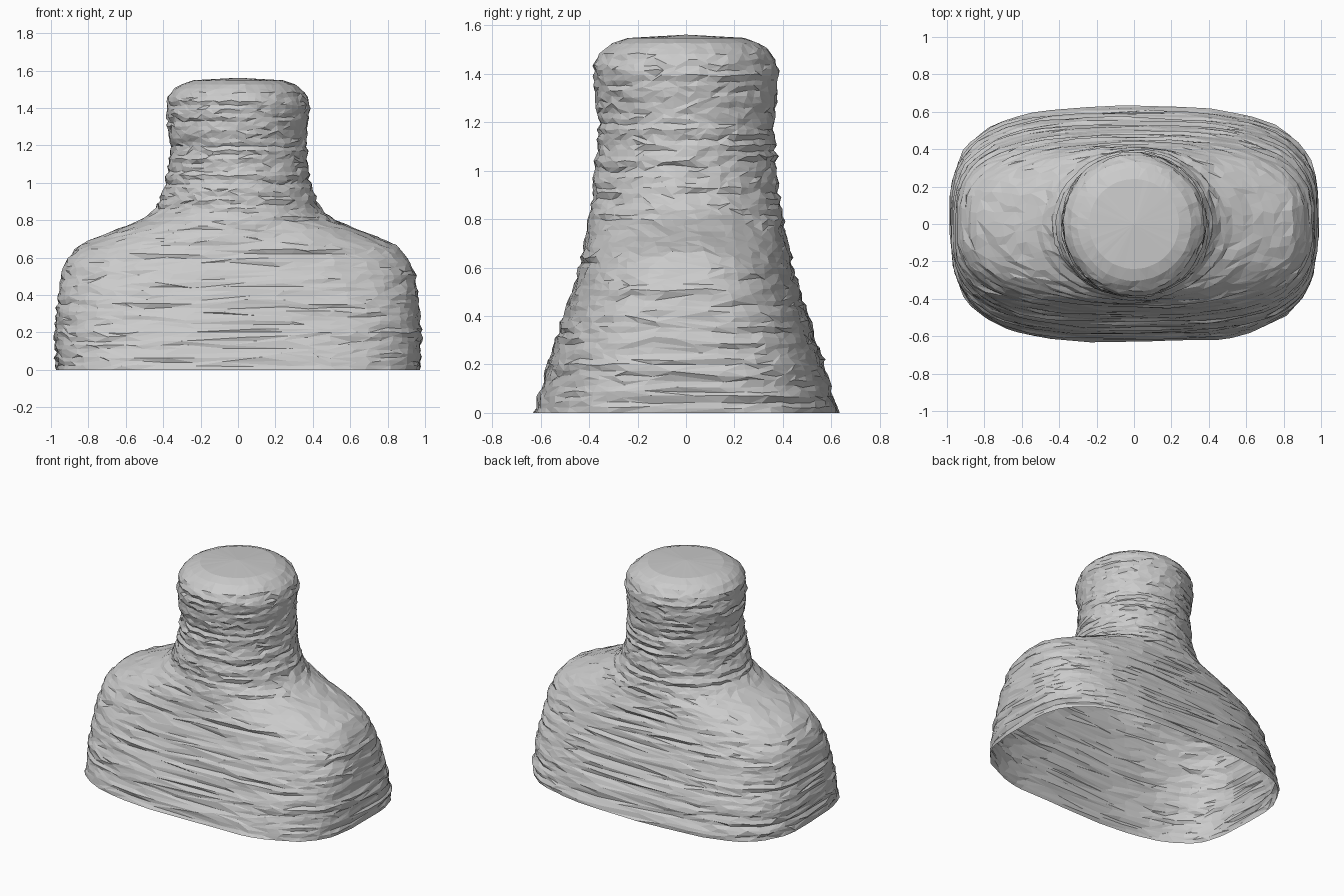
import bpy, bmesh, math, random
from mathutils import Vector, noise

random.seed(4)
if "Cube" in bpy.data.objects:
    bpy.data.objects.remove(bpy.data.objects["Cube"], do_unlink=True)

grey = bpy.data.materials.new("plain grey")
grey.use_nodes = True
colour = (0.6, 0.6, 0.6, 1)
grey.diffuse_color = colour
grey.node_tree.nodes["Principled BSDF"].inputs["Base Color"].default_value = colour

# Profile: height, half width, half depth, squareness
PROFILE = [
    (0, .975, .625, 3.3), (.2, .98, .57, 3.2), (.4, .965, .505, 3), (.52, .945, .465, 2.8),
    (.6, .91, .44, 2.6), (.66, .85, .427, 2.4), (.71, .75, .417, 2.2), (.76, .62, .41, 2.1),
    (.8, .52, .402, 2), (.86, .44, .392, 2), (1, .385, .375, 2), (1.2, .362, .362, 2),
    (1.4, .385, .385, 2), (1.47, .368, .368, 2), (1.52, .32, .32, 2), (1.548, .24, .24, 2),
]
SEGMENTS = 52
SPACING = 0.022


def section(z):
    """Interpolated half width, half depth and squareness at a height."""
    for low, high in zip(PROFILE, PROFILE[1:]):
        if z <= high[0]:
            t = (z - low[0]) / (high[0] - low[0])
            return [a + (b - a) * t for a, b in zip(low[1:], high[1:])]
    return PROFILE[-1][1:]


def signed_power(value, power):
    return math.copysign(abs(value) ** power, value)


def ring(bm, z):
    """One wrinkled, rounded cross-section."""
    width, depth, square = section(z)
    fade = min(1, (1.56 - z) / 0.1)
    verts = []
    for i in range(SEGMENTS):
        a = math.tau * (i + random.uniform(-.3, .3)) / SEGMENTS
        x = width * signed_power(math.cos(a), 2 / square)
        y = depth * signed_power(math.sin(a), 2 / square)
        # Long horizontal ridges plus fine roughness
        ridge = noise.noise(Vector((x * 2.2, y * 2.2, z * 38)))
        push = fade * (0.016 * ridge + random.uniform(-.005, .005))
        lift = random.uniform(-.006, .006) if z > 0 else 0
        out = Vector((x, y, 0)).normalized() * push
        verts.append(bm.verts.new((x + out.x, y + out.y, z + lift * fade)))
    return verts


# Shell: rings from the open base to the neck top
bm = bmesh.new()
top = PROFILE[-1][0]
steps = round(top / SPACING)
rings = [ring(bm, top * k / steps) for k in range(steps + 1)]
for lower, upper in zip(rings, rings[1:]):
    for i in range(SEGMENTS):
        j = (i + 1) % SEGMENTS
        a, b, c, d = lower[i], lower[j], upper[j], upper[i]
        if random.random() < 0.5:
            bm.faces.new((a, b, c))
            bm.faces.new((a, c, d))
        else:
            bm.faces.new((a, b, d))
            bm.faces.new((b, c, d))

# Slightly domed cap
crown = bm.verts.new((0, 0, 1.562))
for i in range(SEGMENTS):
    bm.faces.new((rings[-1][i], rings[-1][(i + 1) % SEGMENTS], crown))

mesh = bpy.data.meshes.new("neck_and_shoulders")
bm.to_mesh(mesh)
bm.free()
mesh.materials.append(grey)
body = bpy.data.objects.new("neck_and_shoulders", mesh)
bpy.context.collection.objects.link(body)
